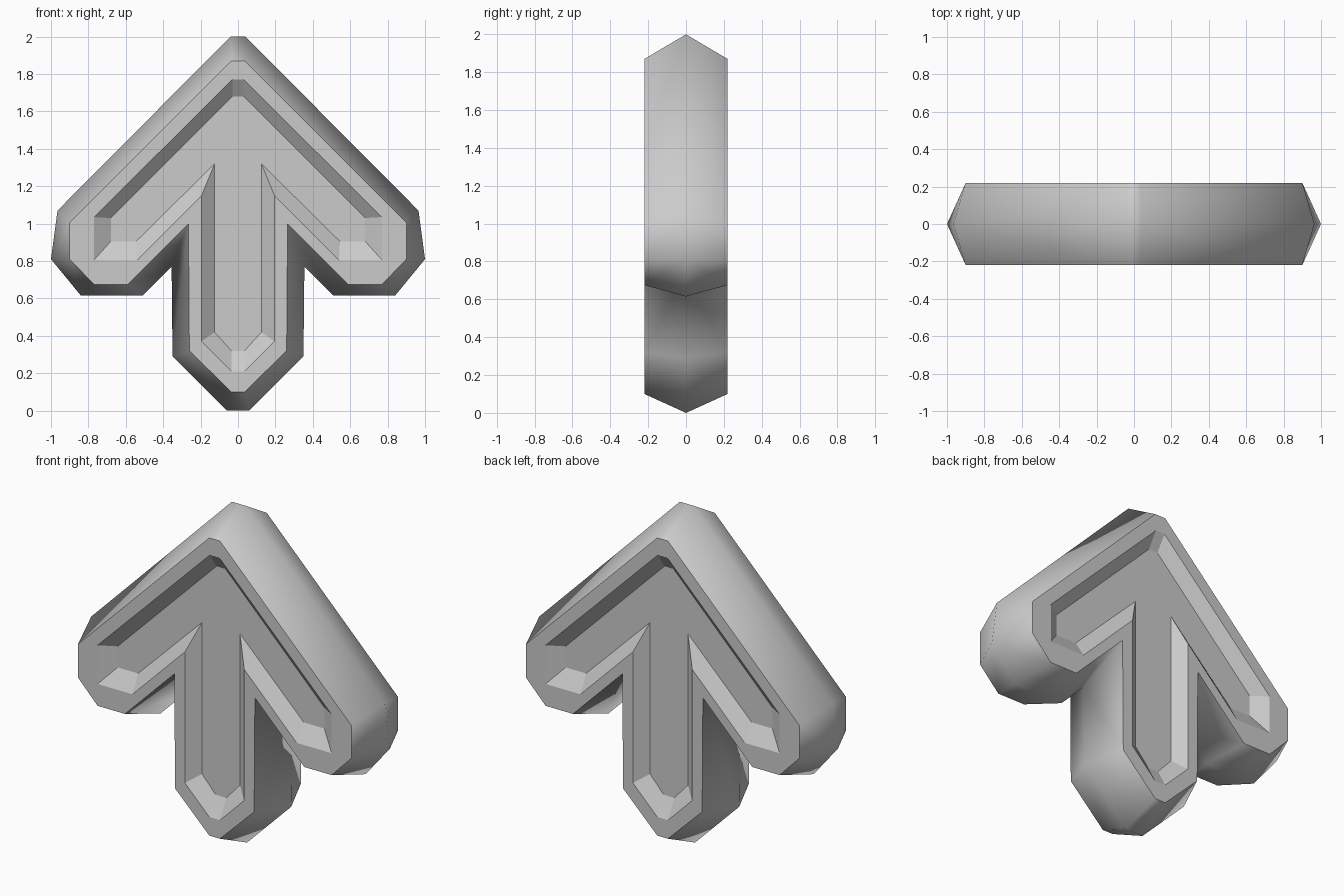
import bpy
import bmesh

cube = bpy.data.objects.get("Cube")
if cube:
    bpy.data.objects.remove(cube, do_unlink=True)

# Half outlines (x, z), from the tip down to the foot of the shaft
RIDGE = [(.04, 2), (.965, 1.07), (1, .81), (.84, .615),
         (.51, .615), (.355, .77), (.35, .29), (.06, 0)]
RIM = [(.035, 1.87), (.9, 1.005), (.9, .81), (.77, .675),
       (.59, .675), (.265, 1), (.26, .32), (.035, .1)]
RECESS = [(.03, 1.77), (.77, 1.035), (.77, .805), (.68, .805),
          (.54, .805), (.195, 1.15), (.195, .37), (.035, .21)]
FLOOR = [(.03, 1.68), (.68, 1.03), (.68, .905), (.62, .905),
         (.545, .905), (.125, 1.32), (.125, .42), (.035, .32)]
HALF_DEPTH = .22
FLOOR_DEPTH = .16


def ring(bm, half, y):
    """Mirror a half outline into a closed loop of vertices."""
    points = half + [(-x, z) for x, z in reversed(half)]
    return [bm.verts.new((x, y, z)) for x, z in points]


def bridge(bm, a, b, smooth=False):
    """Join two matching loops with quads."""
    for i in range(len(a)):
        j = (i + 1) % len(a)
        bm.faces.new((a[i], a[j], b[j], b[i])).smooth = smooth


# Grey material
grey = bpy.data.materials.new("grey")
grey.use_nodes = True
colour = (.6, .6, .6, 1)
grey.diffuse_color = colour
grey.node_tree.nodes["Principled BSDF"].inputs["Base Color"].default_value = colour

# Arrow body: smooth ridged sides, flat rims and a sunken panel on each face
bm = bmesh.new()
ridge = ring(bm, RIDGE, 0)
for side in (-1, 1):
    rim = ring(bm, RIM, side * HALF_DEPTH)
    recess = ring(bm, RECESS, side * HALF_DEPTH)
    floor = ring(bm, FLOOR, side * FLOOR_DEPTH)
    bridge(bm, ridge, rim, smooth=True)
    bridge(bm, rim, recess)
    bridge(bm, recess, floor)
    bm.faces.new(floor)
bmesh.ops.recalc_face_normals(bm, faces=bm.faces)

mesh = bpy.data.meshes.new("arrow")
bm.to_mesh(mesh)
bm.free()
mesh.materials.append(grey)
arrow = bpy.data.objects.new("arrow", mesh)
bpy.context.collection.objects.link(arrow)
